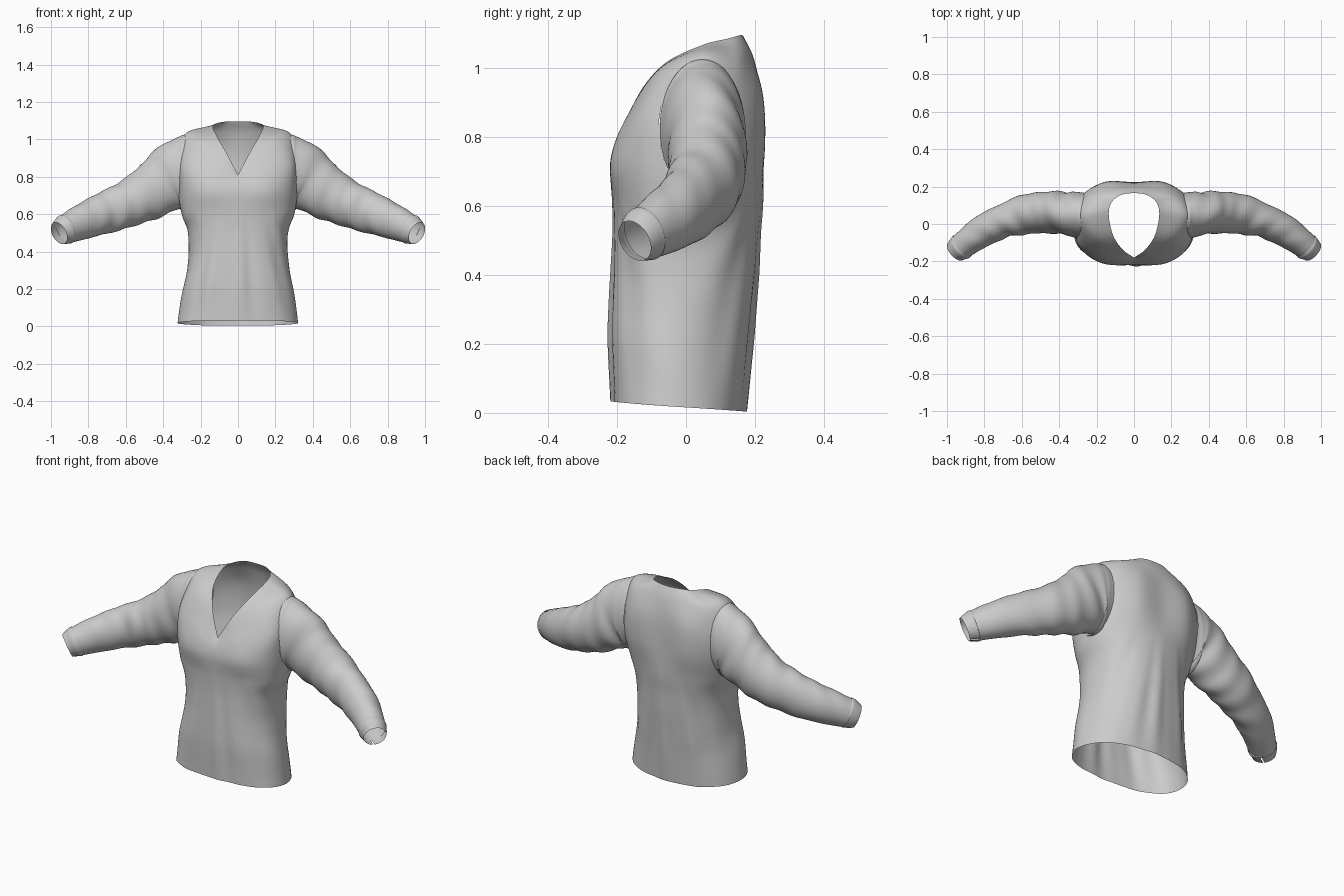
import bpy, bmesh, math
from mathutils import Vector
from math import sin, cos, pi

if "Cube" in bpy.data.objects:
    bpy.data.objects.remove(bpy.data.objects["Cube"])


def spline(pts, n, first=None, last=None):
    """Catmull-Rom through tuples of any length, n steps per span."""
    pts = [tuple(p) for p in pts]
    ext = lambda a, b: tuple(2 * i - j for i, j in zip(a, b))
    p = [first or ext(pts[0], pts[1])] + pts + [last or ext(pts[-1], pts[-2])]
    out = []
    for k in range(1, len(p) - 2):
        for i in range(n):
            t = i / n
            out.append(tuple(
                0.5 * (2 * b + (c - a) * t + (2 * a - 5 * b + 4 * c - d) * t * t
                       + (3 * b - a - 3 * c + d) * t ** 3)
                for a, b, c, d in zip(p[k - 1], p[k], p[k + 1], p[k + 2])))
    return out + [pts[-1]]


def skin(name, rings, closed=True, drop=None):
    """Join rows of points into a smooth cloth sheet."""
    bm = bmesh.new()
    rows = [[bm.verts.new(p) for p in r] for r in rings]
    m = len(rows[0])
    for a, b in zip(rows, rows[1:]):
        for i in range(m if closed else m - 1):
            j = (i + 1) % m
            bm.faces.new((a[i], a[j], b[j], b[i]))
    if drop:
        gone = [f for f in bm.faces if drop(f.calc_center_median())]
        bmesh.ops.delete(bm, geom=gone, context='FACES')
    bmesh.ops.recalc_face_normals(bm, faces=bm.faces[:])
    for f in bm.faces:
        f.smooth = True
    me = bpy.data.meshes.new(name)
    bm.to_mesh(me)
    bm.free()
    ob = bpy.data.objects.new(name, me)
    bpy.context.collection.objects.link(ob)
    return ob


# Torso lower rings: front z, back z, half width, front y, back y
LOWER = [(.033, .004, .322, -.217, .175), (.2, .18, .293, -.222, .19),
         (.32, .3, .272, -.22, .2), (.42, .41, .262, -.216, .21),
         (.52, .52, .272, -.212, .216), (.61, .62, .305, -.214, .224)]
# Torso upper half-rings from front centre to back centre, ending at the V neck
UPPER = [
    [(0, -.22, .70), (.17, -.21, .72), (.287, -.128, .74), (.322, .01, .76),
     (.29, .135, .76), (.16, .222, .77), (0, .224, .77)],
    [(0, -.214, .75), (.147, -.193, .81), (.283, -.112, .87), (.315, .035, .93),
     (.28, .145, .9), (.155, .218, .92), (0, .218, .92)],
    [(0, -.2, .785), (.107, -.158, .885), (.217, -.08, .985), (.275, .04, 1.036),
     (.228, .142, 1.022), (.125, .183, 1.03), (0, .196, 1.03)],
    [(0, -.18, .81), (.06, -.137, .925), (.112, -.06, 1.015), (.135, .05, 1.068),
     (.118, .118, 1.085), (.068, .155, 1.095), (0, .165, 1.095)]]


def lower_ring(zf, zb, w, yf, yb):
    mid, ring = yf + .45 * (yb - yf), []
    for k in range(7):
        a = pi * k / 6
        s, c = max(sin(a), 0), -cos(a)
        if k == 3:
            c = 0
        # Fuller at the front, flatter towards the back of the side seams
        e = .84 if k < 3 else .92
        y = mid + (mid - yf if c < 0 else yb - mid) * math.copysign(abs(c) ** e, c)
        ring.append((w * s ** e if 0 < k < 6 else 0, y,
                     zf + (zb - zf) * (1 - cos(a)) / 2))
    return ring


def drape(p):
    """Soft folds fanning down from the chest and across the back."""
    x, y, z = p
    low = max(0, min(1, (.66 - z) / .4)) * (.4 + .6 * min(1, z / .2))
    fan = x / (1.25 - z)
    d = .004 * low * sin(44 * fan + 1.2) + .002 * low * sin(71 * fan)
    d += .003 * low * sin(18 * z + 14 * y) * abs(x) / .3
    r = math.hypot(x, y)
    return (x + d * x / r, y + d * y / r, z)


controls = [lower_ring(*r) for r in LOWER] + UPPER
columns = [spline([r[k] for r in controls], 8) for k in range(7)]
torso_rings = []
rows = len(columns[0])
for i in range(rows):
    c = [col[i] for col in columns]
    flip = lambda p: (-p[0], p[1], p[2])
    v = (i / (rows - 1)) ** 10
    # The sheet gradually gains a sharp front point towards the neckline
    front = tuple((1 - v) * m + v * (2 * a - b)
                  for m, a, b in zip(flip(c[1]), c[0], c[1]))
    half = spline(c, 10, front, flip(c[5]))
    torso_rings.append([drape(p) for p in half + [flip(q) for q in half[-2:0:-1]]])

armhole = lambda p: abs(p.x) > .25 and \
    ((p.y - .046) / .118) ** 2 + ((p.z - .83) / .178) ** 2 < 1
skin("torso", torso_rings, drop=armhole)

# Sleeve sections: centre x, y, z, vertical radius, depth radius
SLEEVE = [(.268, .046, .835, .194, .121), (.31, .049, .82, .196, .123),
          (.37, .058, .784, .17, .113), (.47, .062, .717, .144, .112),
          (.58, .05, .66, .126, .106), (.70, .015, .612, .112, .09),
          (.82, -.045, .565, .097, .083), (.925, -.122, .518, .077, .069)]
CUFF = [(.918, -.117, .521, .08, .072), (.924, -.122, .518, .081, .073),
        (.94, -.134, .509, .073, .067), (.957, -.149, .499, .063, .059)]


def tube(name, sections, side, n, fold=0, gap=0, start=None):
    path = spline(sections, n)
    m, rings, last = 48, [], len(path) - 1
    for i, (x, y, z, rv, rh) in enumerate(path):
        a, b = path[max(i - 1, 0)], path[min(i + 1, last)]
        t = (Vector(b[:3]) - Vector(a[:3])).normalized()
        if start:
            t = start.lerp(t, max(0, min(1, i / n - 1))).normalized()
        up = (Vector((0, 0, 1)) - t * t.z).normalized()
        out = t.cross(up)
        ring = []
        for k in range(m):
            w = pi + gap + (2 * pi - 2 * gap) * k / (m - 1 if gap else m)
            s = i / last
            # Diagonal creases bunch around the upper arm and elbow
            d = fold * sin(pi * s) * (
                sin(48 * s + 3 * cos(w - 1)) * (.6 + .4 * sin(w + 9 * s))
                + .5 * sin(29 * s + 3 * sin(w)))
            p = Vector((x, y, z)) + up * (rv + d) * cos(w) + out * (rh + d) * sin(w)
            ring.append((side * p.x, p.y, p.z))
        rings.append(ring)
    return skin(name, rings, closed=not gap)


for label, side in (("right", 1), ("left", -1)):
    tube(label + "_sleeve", SLEEVE, side, 12, fold=.004, start=Vector((1, 0, 0)))
    # Buttonless cuff band with a narrow slit underneath
    tube(label + "_cuff", CUFF, side, 4, gap=.05)
